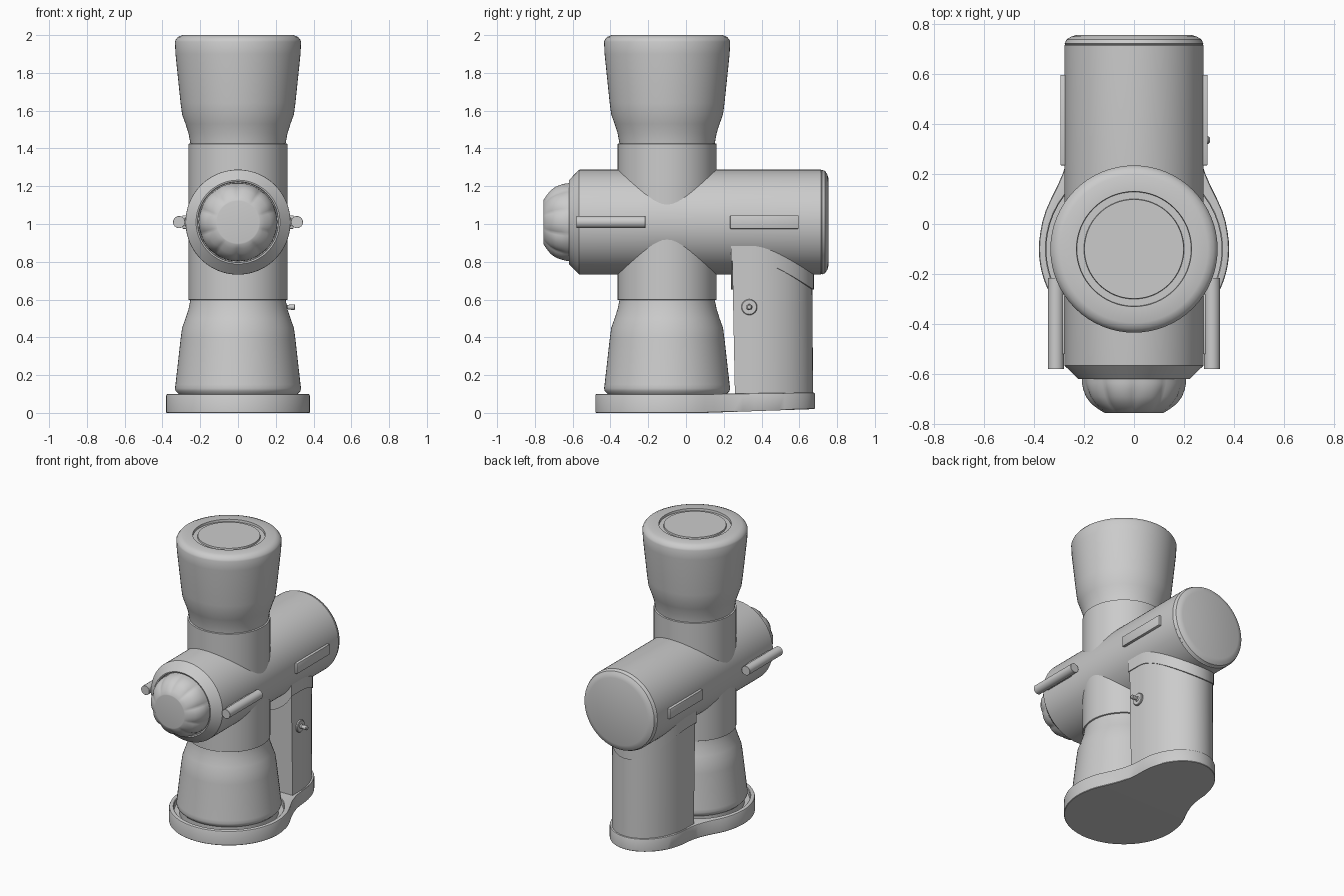
import bpy, bmesh, math
from mathutils import Matrix, Vector

if "Cube" in bpy.data.objects:
    bpy.data.objects.remove(bpy.data.objects["Cube"])

AX = -0.10   # y of the vertical axis
CZ = 1.01    # height of the horizontal body


def finish(bm, name, bevel=0, angle=32):
    bmesh.ops.recalc_face_normals(bm, faces=bm.faces)
    me = bpy.data.meshes.new(name)
    bm.to_mesh(me)
    bm.free()
    ob = bpy.data.objects.new(name, me)
    bpy.context.collection.objects.link(ob)
    bpy.ops.object.select_all(action='DESELECT')
    ob.select_set(True)
    bpy.context.view_layer.objects.active = ob
    if bevel:
        m = ob.modifiers.new("bevel", 'BEVEL')
        m.width, m.segments, m.limit_method = bevel, 2, 'ANGLE'
        bpy.ops.object.modifier_apply(modifier="bevel")
    bpy.ops.object.shade_smooth_by_angle(angle=math.radians(angle))
    return ob


def skin(bm, rings, caps=(True, True)):
    """Bridge equal-length vertex rings and cap the ends."""
    n = len(rings[0])
    for a, b in zip(rings, rings[1:]):
        for i in range(n):
            j = (i + 1) % n
            bm.faces.new((a[i], a[j], b[j], b[i]))
    if caps[0]:
        bm.faces.new(rings[0])
    if caps[1]:
        bm.faces.new(rings[-1])


def lathe(name, profile, origin=(0, 0, 0), axis=(0, 0, 1), n=64, flute=None, angle=32):
    """Spin (radius, height[, flute depth]) around an axis."""
    bm = bmesh.new()
    mat = Matrix.Translation(origin) @ Vector((0, 0, 1)).rotation_difference(Vector(axis)).to_matrix().to_4x4()
    rings = []
    for p in profile:
        ring = []
        for i in range(n):
            a = 2 * math.pi * i / n
            r = p[0]
            if flute:
                r -= p[2] * (1 - abs(math.cos(flute * a / 2))) ** 1.3
            ring.append(bm.verts.new(mat @ Vector((r * math.cos(a), r * math.sin(a), p[1]))))
        rings.append(ring)
    skin(bm, rings)
    return finish(bm, name, angle=angle)


def box(name, center, size, bevel=0.004):
    bm = bmesh.new()
    bmesh.ops.create_cube(bm, size=1, matrix=Matrix.Translation(center) @ Matrix.Diagonal((*size, 1)))
    return finish(bm, name, bevel)


def u_outline(w, front, mid, rear, n=32):
    """Flat front, rounded rear."""
    pts = [(w, front)]
    pts += [(w * math.cos(math.pi * i / n), mid + (rear - mid) * math.sin(math.pi * i / n)) for i in range(n + 1)]
    return pts + [(-w, front)]


# Vertical body tube
lathe("vertical_body", [(0.258, 0.597), (0.262, 0.599), (0.262, 1.424), (0.258, 1.426)], (0, AX, 0))

# Hopper with ringed lid
lathe("hopper", [(0.25, 1.40), (0.253, 1.43), (0.262, 1.48), (0.278, 1.53), (0.296, 1.58), (0.304, 1.64),
                 (0.331, 1.90), (0.334, 1.965), (0.330, 1.975), (0.318, 1.99), (0.295, 2.0), (0.23, 2.0),
                 (0.228, 1.985), (0.20, 1.985), (0.198, 1.996)], (0, AX, 0))

# Catch cup
lathe("catch_cup", [(0.25, 0.625), (0.253, 0.595), (0.262, 0.55), (0.278, 0.50), (0.296, 0.45), (0.304, 0.39),
                    (0.331, 0.15), (0.334, 0.13), (0.330, 0.115), (0.315, 0.10), (0.315, 0.06)], (0, AX, 0))

# Horizontal motor housing, spun along y, with a dished front
lathe("motor_housing", [(0.212, -0.60), (0.214, -0.618), (0.222, -0.62), (0.277, -0.566), (0.278, -0.56),
                        (0.278, 0.714), (0.274, 0.717), (0.277, 0.72), (0.270, 0.737),
                        (0.252, 0.748), (0.23, 0.755)], (0, 0, CZ), (0, 1, 0), 80)

# Softly fluted front dial
lathe("dial", [(0.208, 0.59, 0.0), (0.208, 0.635, 0.005), (0.203, 0.66, 0.009), (0.192, 0.69, 0.011),
               (0.172, 0.717, 0.010), (0.142, 0.74, 0.006), (0.118, 0.754, 0.0), (0.112, 0.755, 0.0)],
      (0, 0, CZ), (0, -1, 0), 120, flute=10, angle=45)

# Side rods, their mounts and rear side plates
for side, s in (("left", -1), ("right", 1)):
    lathe(side + "_rod", [(0.031, -0.58), (0.032, -0.579), (0.032, -0.216), (0.031, -0.215)],
          (s * 0.312, 0, CZ), (0, 1, 0), 24)
    box(side + "_rod_mount", (s * 0.28, -0.40, CZ), (0.05, 0.24, 0.036))
    box(side + "_side_plate", (s * 0.271, 0.415, CZ), (0.046, 0.362, 0.072))

# Rear column, leaning very slightly at the front
bm = bmesh.new()
skin(bm, [[bm.verts.new((x, y, z)) for x, y in u_outline(0.242, f, 0.34, r)]
          for z, f, r in ((0.05, 0.26, 0.673), (0.95, 0.242, 0.667))])
finish(bm, "column")

# Collar whose lower edge runs parallel to the housing
bm = bmesh.new()
outline = u_outline(0.248, 0.238, 0.34, 0.677)
outline += [(-0.248 + 0.496 * i / 16, 0.238) for i in range(1, 16)]
lower = [bm.verts.new((x, y, CZ - 0.08 - math.sqrt(0.278 ** 2 - x * x))) for x, y in outline]
upper = [bm.verts.new((x, y, 0.94)) for x, y in outline]
inner = [bm.verts.new((x * 0.95, 0.45 + (y - 0.45) * 0.95, v.co.z)) for (x, y), v in zip(outline, lower)]
skin(bm, [inner, lower, upper], (False, True))
finish(bm, "column_collar")

# Switch on the right of the column
lathe("switch", [(0.042, 0.225), (0.042, 0.250), (0.038, 0.254), (0.016, 0.254),
                 (0.011, 0.262), (0.014, 0.280), (0.015, 0.298), (0.010, 0.303)], (0, 0.335, 0.56), (1, 0, 0), 32)

# Base: round tray flowing through a neck into the column foot
half = [(0.38 * math.sin(math.radians(a)), AX - 0.38 * math.cos(math.radians(a))) for a in range(5, 101, 5)]
half += [(0.366, 0.01), (0.352, 0.055), (0.332, 0.10), (0.307, 0.15), (0.285, 0.20), (0.268, 0.25), (0.257, 0.30)]
half += [(0.252 * math.cos(math.radians(a)), 0.36 + 0.323 * math.sin(math.radians(a))) for a in range(0, 90, 6)]
outline = [(0, AX - 0.38)] + half + [(0, 0.683)] + [(-x, y) for x, y in reversed(half)]
bm = bmesh.new()


def base_ring(z, inset=0.0, radius=None):
    ring = []
    for x, y in outline:
        d = Vector((x, y - AX))
        d = d.normalized() * (radius or d.length - inset)
        rise = 0 if radius else max(0, d.y + AX - 0.1) * (0.035 if z < 0.05 else 0.014)
        ring.append(bm.verts.new((d.x, d.y + AX, z + rise)))
    return ring


rings = [base_ring(0, 0.003), base_ring(0.003), base_ring(0.092), base_ring(0.098, 0.003), base_ring(0.10, 0.008),
         base_ring(0.10, radius=0.354), base_ring(0.096, radius=0.35), base_ring(0.06, radius=0.35)]
skin(bm, rings, (False, True))
# underside in strips from side to side, so it can slope up at the rear
b, n = rings[0], len(outline)
for i in range(n // 2):
    bm.faces.new(list(dict.fromkeys((b[i], b[i + 1], b[n - i - 1], b[-i % n]))))
finish(bm, "base")
